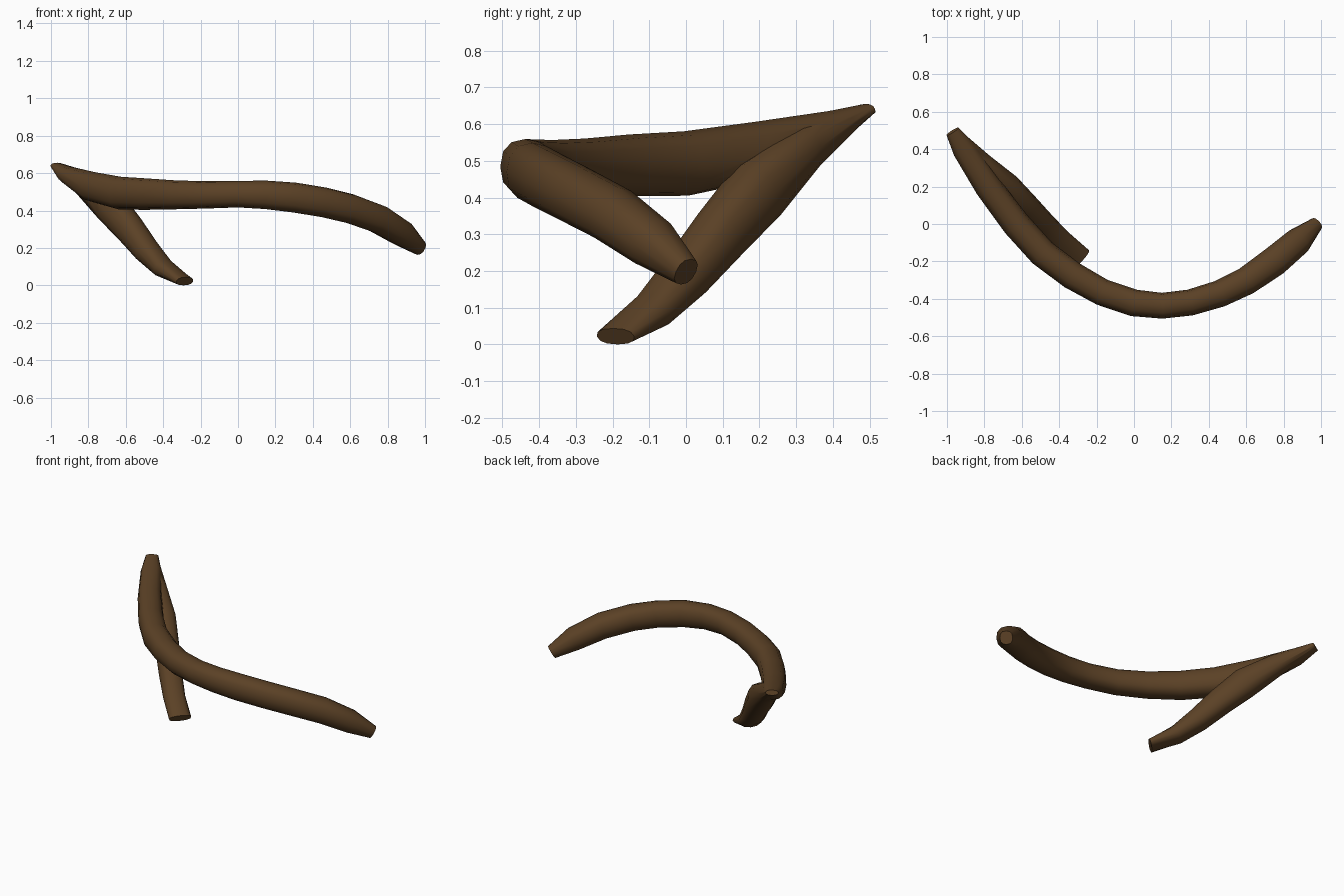
import bpy, bmesh, math
from mathutils import Vector

if "Cube" in bpy.data.objects:
    bpy.data.objects.remove(bpy.data.objects["Cube"])

SIDES = 12

bark = bpy.data.materials.new("dark brown bark")
bark.diffuse_color = (0.105, 0.053, 0.019, 1)
bark.use_nodes = True
bark.node_tree.nodes["Principled BSDF"].inputs["Base Color"].default_value = bark.diffuse_color


def sweep(name, path):
    """Closed tube through (x, y, z, half width, half height) rings."""
    pts = [Vector(p[:3]) for p in path]
    bm = bmesh.new()
    rings = []
    for i, (x, y, z, w, h) in enumerate(path):
        t = (pts[min(i + 1, len(pts) - 1)] - pts[max(i - 1, 0)]).normalized()
        side = Vector((-t.y, t.x, 0)).normalized()
        up = t.cross(side)
        ring = []
        for k in range(SIDES):
            a = math.tau * k / SIDES
            c, s = math.cos(a), math.sin(a)
            # slightly squared oval section
            u = math.copysign(abs(c) ** 0.85, c) * w
            v = math.copysign(abs(s) ** 0.85, s) * h
            ring.append(bm.verts.new(pts[i] + side * u + up * v))
        rings.append(ring)
    for a, b in zip(rings, rings[1:]):
        for k in range(SIDES):
            j = (k + 1) % SIDES
            bm.faces.new((a[k], a[j], b[j], b[k]))
    bm.faces.new(rings[0])
    bm.faces.new(rings[-1])
    bmesh.ops.recalc_face_normals(bm, faces=bm.faces)
    mesh = bpy.data.meshes.new(name)
    bm.to_mesh(mesh)
    bm.free()
    mesh.materials.append(bark)
    ob = bpy.data.objects.new(name, mesh)
    bpy.context.collection.objects.link(ob)
    return ob


# Long curved limb, thin at the raised left tip
limb = sweep("main_branch", [
    (-0.97, 0.495, 0.643, 0.038, 0.016),
    (-0.91, 0.40, 0.595, 0.062, 0.045),
    (-0.78, 0.20, 0.53, 0.072, 0.080),
    (-0.63, 0.00, 0.495, 0.076, 0.088),
    (-0.49, -0.155, 0.49, 0.076, 0.084),
    (-0.33, -0.275, 0.486, 0.075, 0.077),
    (-0.17, -0.365, 0.486, 0.072, 0.073),
    (0.00, -0.422, 0.490, 0.072, 0.071),
    (0.15, -0.437, 0.486, 0.069, 0.076),
    (0.30, -0.42, 0.472, 0.070, 0.080),
    (0.46, -0.372, 0.446, 0.072, 0.080),
    (0.60, -0.305, 0.412, 0.075, 0.079),
    (0.75, -0.20, 0.357, 0.080, 0.077),
    (0.88, -0.09, 0.277, 0.074, 0.068),
    (0.975, 0.00, 0.200, 0.038, 0.040)])

# Side fork running from the left tip down to the ground
fork = sweep("forked_branch", [
    (-0.955, 0.475, 0.632, 0.036, 0.018),
    (-0.82, 0.325, 0.540, 0.062, 0.062),
    (-0.68, 0.195, 0.420, 0.078, 0.090),
    (-0.58, 0.095, 0.305, 0.073, 0.080),
    (-0.49, 0.00, 0.190, 0.070, 0.067),
    (-0.40, -0.09, 0.095, 0.067, 0.050),
    (-0.285, -0.192, 0.024, 0.068, 0.024)])

# Merge both limbs into a single surface
union = limb.modifiers.new("merge_fork", 'BOOLEAN')
union.operation = 'UNION'
union.solver = 'EXACT'
union.object = fork
bpy.context.view_layer.objects.active = limb
limb.select_set(True)
bpy.ops.object.modifier_apply(modifier=union.name)
bpy.data.objects.remove(fork)
bpy.ops.object.shade_smooth_by_angle(angle=math.radians(45))

# Rest on the ground
low = min(v.co.z for v in limb.data.vertices)
for v in limb.data.vertices:
    v.co.z -= low
